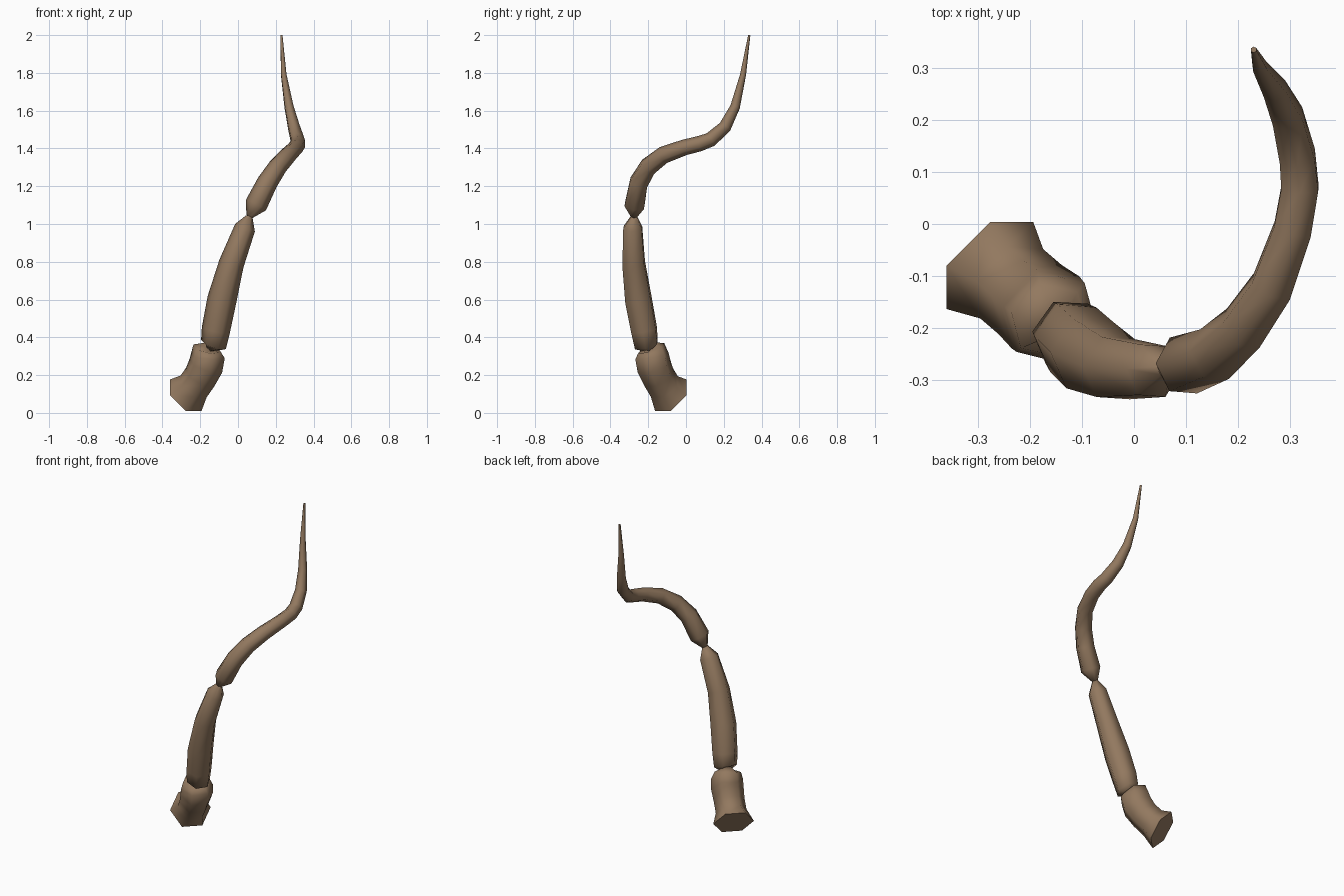
import bpy, bmesh, math
from mathutils import Vector

cube = bpy.data.objects.get("Cube")
if cube:
    bpy.data.objects.remove(cube)

SIDES = 6
START_AXIS = Vector((1, -1, 1)).normalized()
START_SIDE = Vector((1, 1, 0)).normalized()

brown = bpy.data.materials.new("horn brown")
brown.use_nodes = True
brown.diffuse_color = (0.29, 0.19, 0.115, 1)
brown.node_tree.nodes["Principled BSDF"].inputs["Base Color"].default_value = (0.29, 0.19, 0.115, 1)


def tapered_tube(name, path, axis, side):
    """Sweep a hexagon along (x, y, z, radius) stations without twisting it."""
    bm = bmesh.new()
    points = [Vector(p[:3]) for p in path]
    rings = []
    for i, centre in enumerate(points):
        if i or axis != START_AXIS:
            ahead = points[min(i + 1, len(points) - 1)]
            new_axis = (ahead - points[max(i - 1, 0)]).normalized()
            side = axis.rotation_difference(new_axis) @ side
            axis = new_axis
        other = axis.cross(side)
        ring = []
        for k in range(SIDES):
            a = math.tau * k / SIDES
            ring.append(bm.verts.new(centre + path[i][3] * (side * math.cos(a) + other * math.sin(a))))
        rings.append(ring)
    for low, high in zip(rings, rings[1:]):
        for k in range(SIDES):
            n = (k + 1) % SIDES
            bm.faces.new((low[k], low[n], high[n], high[k]))
    bm.faces.new(rings[0][::-1])
    bm.faces.new(rings[-1])
    bmesh.ops.recalc_face_normals(bm, faces=bm.faces)
    mesh = bpy.data.meshes.new(name)
    bm.to_mesh(mesh)
    bm.free()
    mesh.materials.append(brown)
    obj = bpy.data.objects.new(name, mesh)
    bpy.context.collection.objects.link(obj)
    bpy.ops.object.select_all(action='DESELECT')
    obj.select_set(True)
    bpy.context.view_layer.objects.active = obj
    bpy.ops.object.shade_smooth_by_angle(angle=math.radians(63))
    return axis, side


# Each segment narrows to a small neck where it meets the next one
lower_neck = (-0.15, -0.197, 0.348, 0.03)
upper_neck = (0.06, -0.275, 1.04, 0.018)

base = [(-0.277, -0.08, 0.093, 0.118), (-0.235, -0.115, 0.14, 0.09),
        (-0.2, -0.145, 0.19, 0.09), (-0.17, -0.17, 0.25, 0.095),
        (-0.16, -0.18, 0.3, 0.093), (-0.163, -0.185, 0.342, 0.077), lower_neck]

middle = [lower_neck, (-0.13, -0.21, 0.362, 0.07), (-0.117, -0.222, 0.44, 0.076),
          (-0.085, -0.252, 0.6, 0.078), (-0.035, -0.277, 0.79, 0.067),
          (0.037, -0.282, 0.98, 0.056), upper_neck]

# The last segment curls round and ends in a slender upright tip
tip = [upper_neck, (0.095, -0.272, 1.1, 0.06), (0.155, -0.25, 1.22, 0.055),
       (0.21, -0.2, 1.303, 0.05), (0.265, -0.12, 1.365, 0.046),
       (0.305, -0.01, 1.405, 0.042), (0.319, 0.07, 1.425, 0.041),
       (0.314, 0.13, 1.447, 0.039), (0.295, 0.207, 1.515, 0.034),
       (0.27, 0.26, 1.62, 0.026), (0.242, 0.302, 1.79, 0.016),
       (0.23, 0.335, 2.0, 0.006)]

frame = (START_AXIS, START_SIDE)
for name, path in (("base_segment", base), ("middle_segment", middle), ("curled_tip", tip)):
    frame = tapered_tube(name, path, *frame)
